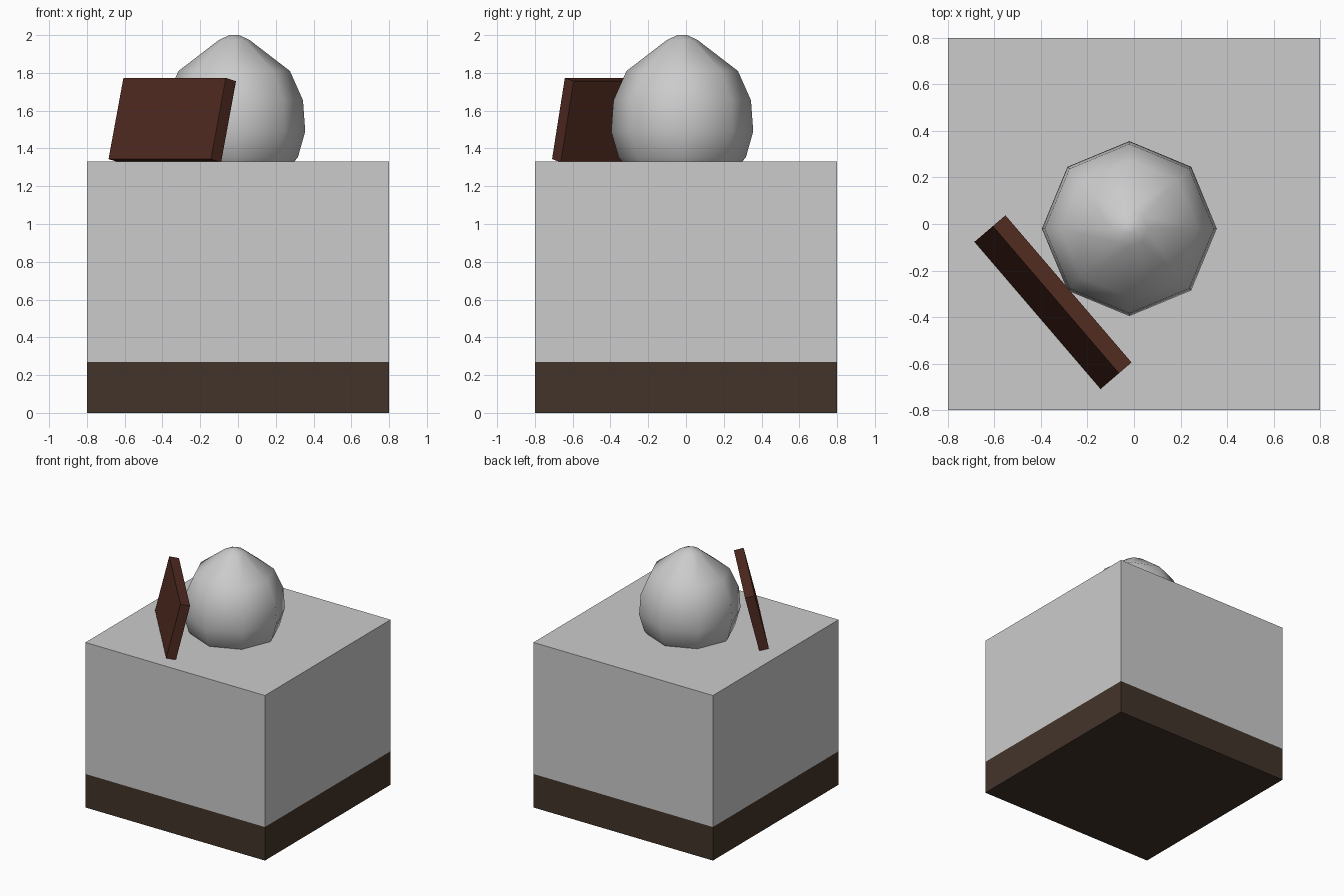
import bpy, bmesh
from math import radians, cos, sin, tau

if "Cube" in bpy.data.objects:
    bpy.data.objects.remove(bpy.data.objects["Cube"])


def paint(obj, name, rgb):
    mat = bpy.data.materials.new(name)
    mat.diffuse_color = (*rgb, 1)
    mat.use_nodes = True
    mat.node_tree.nodes["Principled BSDF"].inputs["Base Color"].default_value = mat.diffuse_color
    obj.data.materials.append(mat)


def box(name, size, loc, rot=(0, 0, 0)):
    bpy.ops.mesh.primitive_cube_add(size=1, location=loc, rotation=rot)
    obj = bpy.context.object
    obj.name = name
    obj.scale = size
    bpy.ops.object.transform_apply(location=False, rotation=False, scale=True)
    return obj


def lathe(name, profile, sides, loc):
    """Closed solid of revolution from (radius, z) pairs, bottom to top."""
    bm = bmesh.new()
    rings = [[bm.verts.new((r * cos(tau * i / sides), r * sin(tau * i / sides), z))
              for i in range(sides)] for r, z in profile]
    for a, b in zip(rings, rings[1:]):
        for i in range(sides):
            j = (i + 1) % sides
            bm.faces.new((a[i], a[j], b[j], b[i]))
    bm.faces.new(rings[0][::-1])
    bm.faces.new(rings[-1])
    mesh = bpy.data.meshes.new(name)
    bm.to_mesh(mesh)
    bm.free()
    obj = bpy.data.objects.new(name, mesh)
    obj.location = loc
    bpy.context.collection.objects.link(obj)
    return obj


# Dark plinth and the pale block flush on top of it
plinth = box("plinth", (1.6, 1.6, 0.27), (0, 0, 0.135))
paint(plinth, "dark_wood", (0.055, 0.034, 0.023))
box("block", (1.6, 1.6, 1.06), (0, 0, 0.80))

# Eight-sided rounded boulder, its foot sunk slightly into the block
boulder = lathe("boulder",
                [(0.24, 1.24), (0.337, 1.353), (0.376, 1.49), (0.364, 1.655),
                 (0.295, 1.81), (0.08, 1.975), (0.025, 2.0)],
                8, (-0.02, -0.02, 0))
for p in boulder.data.polygons:
    p.use_smooth = True

# Slab leaning against the boulder
slab = box("leaning_slab", (0.833, 0.073, 0.442), (-0.348, -0.336, 1.55),
           (radians(-13.6), 0, radians(-49.4)))
paint(slab, "red_wood", (0.083, 0.024, 0.015))
